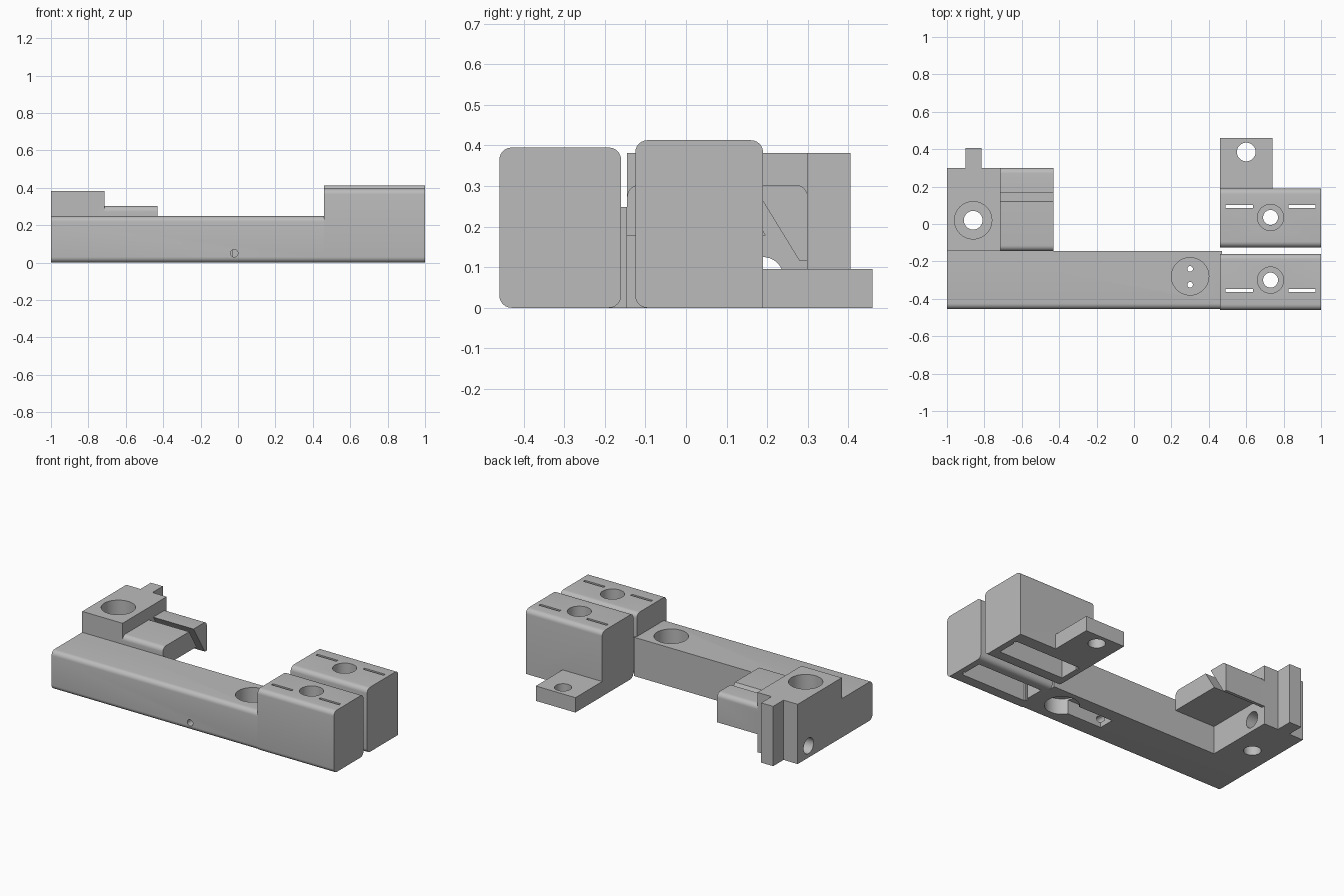
import bpy, bmesh, math
from mathutils import Vector

cube = bpy.data.objects.get("Cube")
if cube:
    bpy.data.objects.remove(cube, do_unlink=True)

grey = bpy.data.materials.new("plain grey")
grey.use_nodes = True
grey.diffuse_color = (0.5, 0.5, 0.5, 1)
grey.node_tree.nodes["Principled BSDF"].inputs["Base Color"].default_value = (0.5, 0.5, 0.5, 1)


def make(name, bm):
    bmesh.ops.recalc_face_normals(bm, faces=bm.faces)
    mesh = bpy.data.meshes.new(name)
    bm.to_mesh(mesh)
    bm.free()
    mesh.materials.append(grey)
    ob = bpy.data.objects.new(name, mesh)
    bpy.context.collection.objects.link(ob)
    return ob


def rounded(points, steps=6):
    """Turn (a, b, radius) corners into a profile with rounded corners."""
    out = []
    for i, (a, b, r) in enumerate(points):
        p = Vector((a, b))
        if not r:
            out.append(p)
            continue
        d = [(Vector(points[j % len(points)][:2]) - p).normalized() for j in (i - 1, i + 1)]
        mid = p + (d[0] + d[1]) * r
        for k in range(steps + 1):
            t = math.pi / 2 * k / steps
            out.append(mid - d[1] * r * math.cos(t) - d[0] * r * math.sin(t))
    return out


def prism(name, points, x0, x1):
    """Extrude a (y, z) profile along x."""
    bm = bmesh.new()
    face = bm.faces.new([bm.verts.new((x0, p.x, p.y)) for p in rounded(points)])
    new = bmesh.ops.extrude_face_region(bm, geom=[face])["geom"]
    bmesh.ops.translate(bm, vec=(x1 - x0, 0, 0),
                        verts=[v for v in new if isinstance(v, bmesh.types.BMVert)])
    return make(name, bm)


def bar(name, x, y, z, front=0, back=0, low_back=0):
    """Box with rounded edges running along x."""
    return prism(name, [(y[0], z[0], front), (y[1], z[0], low_back),
                        (y[1], z[1], back), (y[0], z[1], front)], *x)


def rod(name, centre, radius, length, axis="Z"):
    bm = bmesh.new()
    bmesh.ops.create_cone(bm, cap_ends=True, segments=40, radius1=radius,
                          radius2=radius, depth=length)
    ob = make(name, bm)
    ob.location = centre
    if axis == "X":
        ob.rotation_euler.y = math.pi / 2
    if axis == "Y":
        ob.rotation_euler.x = math.pi / 2
    return ob


def combine(base, others, operation):
    """Join or cut solids, then apply and remove the helpers."""
    for other in others:
        other.hide_render = True
        mod = base.modifiers.new("solid", "BOOLEAN")
        mod.operation, mod.solver, mod.object = operation, "EXACT", other
    bpy.context.view_layer.update()
    mesh = bpy.data.meshes.new_from_object(
        base.evaluated_get(bpy.context.evaluated_depsgraph_get()))
    base.modifiers.clear()
    base.data = mesh
    for other in others:
        bpy.data.objects.remove(other, do_unlink=True)


def terminal_cuts(y, slit_y, top):
    """Screw hole, two slits and the hollow underside of an end block."""
    cuts = [rod("bore", (0.73, y, 0.2), 0.04, 1),
            rod("bore_head", (0.73, y, top), 0.07, 0.16),
            bar("hollow", (0.5, 0.96), (y - 0.075, y + 0.075), (-0.1, 0.12))]
    for x in (0.49, 0.825):
        cuts.append(bar("slit", (x, x + 0.145), (slit_y - 0.008, slit_y + 0.008), (-0.1, 0.6)))
    return cuts


# Long beam with its front end block
beam = bar("beam", (-1, 0.47), (-0.455, -0.145), (0, 0.248), front=0.03)
front_block = bar("front_block", (0.46, 1), (-0.46, -0.16), (0, 0.395), 0.03, 0.03, 0.03)
combine(beam, [front_block], "UNION")

# Left clamp block, back rib and the jaw with its slanted slot
clamp = [bar("clamp_block", (-1, -0.715), (-0.2, 0.3), (0, 0.248)),
         bar("clamp_top", (-1, -0.715), (-0.145, 0.3), (0.2, 0.382)),
         bar("rib", (-0.9, -0.815), (0.25, 0.405), (0, 0.382)),
         prism("jaw_front", [(-0.145, 0.178, 0), (0.197, 0.178, 0),
                             (0.12, 0.303, 0), (-0.145, 0.303, 0.03)], -0.75, -0.43),
         prism("jaw_back", [(0.28, 0.115, 0), (0.3, 0.115, 0),
                            (0.3, 0.303, 0.03), (0.165, 0.303, 0)], -0.75, -0.43)]
combine(beam, clamp, "UNION")

# Holes and pockets of the beam
cuts = [rod("clamp_bore", (-0.86, 0.02, 0.2), 0.05, 1),
        rod("clamp_head", (-0.86, 0.02, 0.38), 0.1, 0.3),
        rod("cross_bore", (-0.85, 0.19, 0.075), 0.05, 1, "X"),
        rod("sensor_well", (0.3, -0.28, 0.25), 0.1, 0.22),
        rod("lower_well", (0.3, -0.28, 0), 0.1, 0.2),
        bar("wire_channel", (-0.03, 0.3), (-0.33, -0.23), (-0.1, 0.09)),
        rod("wire_hole", (-0.02, -0.42, 0.05), 0.02, 0.25, "Y")]
cuts += [rod("pin_hole", (0.3, y, 0.12), 0.015, 0.4) for y in (-0.24, -0.325)]
combine(beam, cuts + terminal_cuts(-0.3, -0.355, 0.395), "DIFFERENCE")

# Separate back end block with its mounting tab
block = bar("back_block", (0.46, 1), (-0.125, 0.19), (0, 0.413), 0.03, 0.03)
combine(block, [bar("tab", (0.46, 0.74), (0.15, 0.46), (0, 0.095))], "UNION")
combine(block, [rod("tab_hole", (0.6, 0.385, 0.05), 0.05, 0.4)]
        + terminal_cuts(0.035, 0.093, 0.413), "DIFFERENCE")

# Smooth shading with crisp edges
bpy.ops.object.select_all(action="DESELECT")
for ob in (beam, block):
    ob.select_set(True)
    bpy.context.view_layer.objects.active = ob
bpy.ops.object.shade_smooth_by_angle(angle=math.radians(30))
